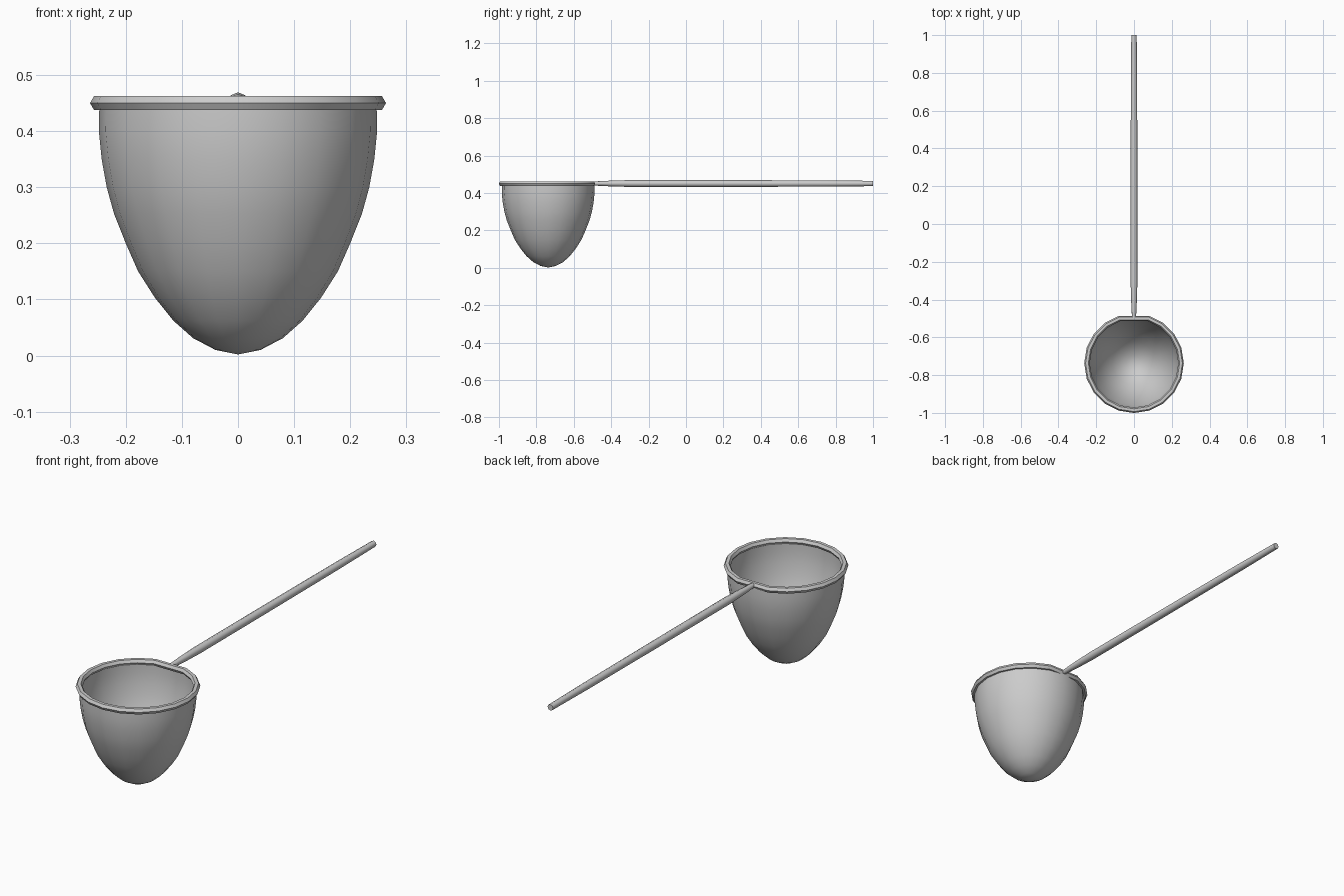
import bpy, bmesh
from math import sin, cos, pi

if "Cube" in bpy.data.objects:
    bpy.data.objects.remove(bpy.data.objects["Cube"])

CY, RIM_Z, N = -0.737, 0.45, 20


def build(name, loops, close_u=False, cap=False, tip=None):
    """Skin a list of closed vertex loops into one smooth object."""
    bm = bmesh.new()
    rows = [[bm.verts.new(p) for p in loop] for loop in loops]
    n = len(rows[0])
    pairs = list(zip(rows, rows[1:] + rows[:1])) if close_u else list(zip(rows, rows[1:]))
    for a, b in pairs:
        for i in range(n):
            j = (i + 1) % n
            bm.faces.new((a[i], a[j], b[j], b[i]))
    if cap:
        bm.faces.new(rows[0])
        bm.faces.new(rows[-1])
    if tip:
        t = bm.verts.new(tip)
        for i in range(n):
            bm.faces.new((rows[-1][i], rows[-1][(i + 1) % n], t))
    bmesh.ops.recalc_face_normals(bm, faces=bm.faces[:])
    mesh = bpy.data.meshes.new(name)
    bm.to_mesh(mesh)
    bm.free()
    obj = bpy.data.objects.new(name, mesh)
    bpy.context.collection.objects.link(obj)
    bpy.ops.object.select_all(action='DESELECT')
    obj.select_set(True)
    bpy.context.view_layer.objects.active = obj
    bpy.ops.object.shade_smooth_by_angle(angle=pi / 3.2)
    return obj


# Net bag: open, rounded cone hanging from the rim
profile = [(0.247, 0.45), (0.248, 0.40), (0.243, 0.35), (0.234, 0.30),
           (0.221, 0.253), (0.20, 0.20), (0.178, 0.15), (0.148, 0.103),
           (0.115, 0.062), (0.08, 0.031), (0.04, 0.01)]
build("net_bag", [[(r * cos(2 * pi * i / N), CY + r * sin(2 * pi * i / N), z)
                   for i in range(N)] for r, z in profile], tip=(0, CY, 0.002))

# Rim: hexagonal tube around the opening, flat where the handle meets it
R, T = 0.249, 0.0147
flat = cos(2 * pi / N)
rim = []
for i in range(N):
    a = 2 * pi * i / N
    loop = []
    for k in range(6):
        b = k * pi / 3
        r = R + T * cos(b)
        loop.append((r * cos(a), CY + r * min(sin(a), flat), RIM_Z + T * sin(b)))
    rim.append(loop)
build("rim", rim, close_u=True)

# Handle: long tapered rod pointing back
sections = [(-0.492, 0.011), (-0.40, 0.0155), (-0.30, 0.0182), (0.20, 0.018),
            (0.73, 0.0168), (1.0, 0.0142)]
build("handle", [[(r * cos(k * pi / 4), y, 0.451 + r * sin(k * pi / 4))
                  for k in range(8)] for y, r in sections], cap=True)
